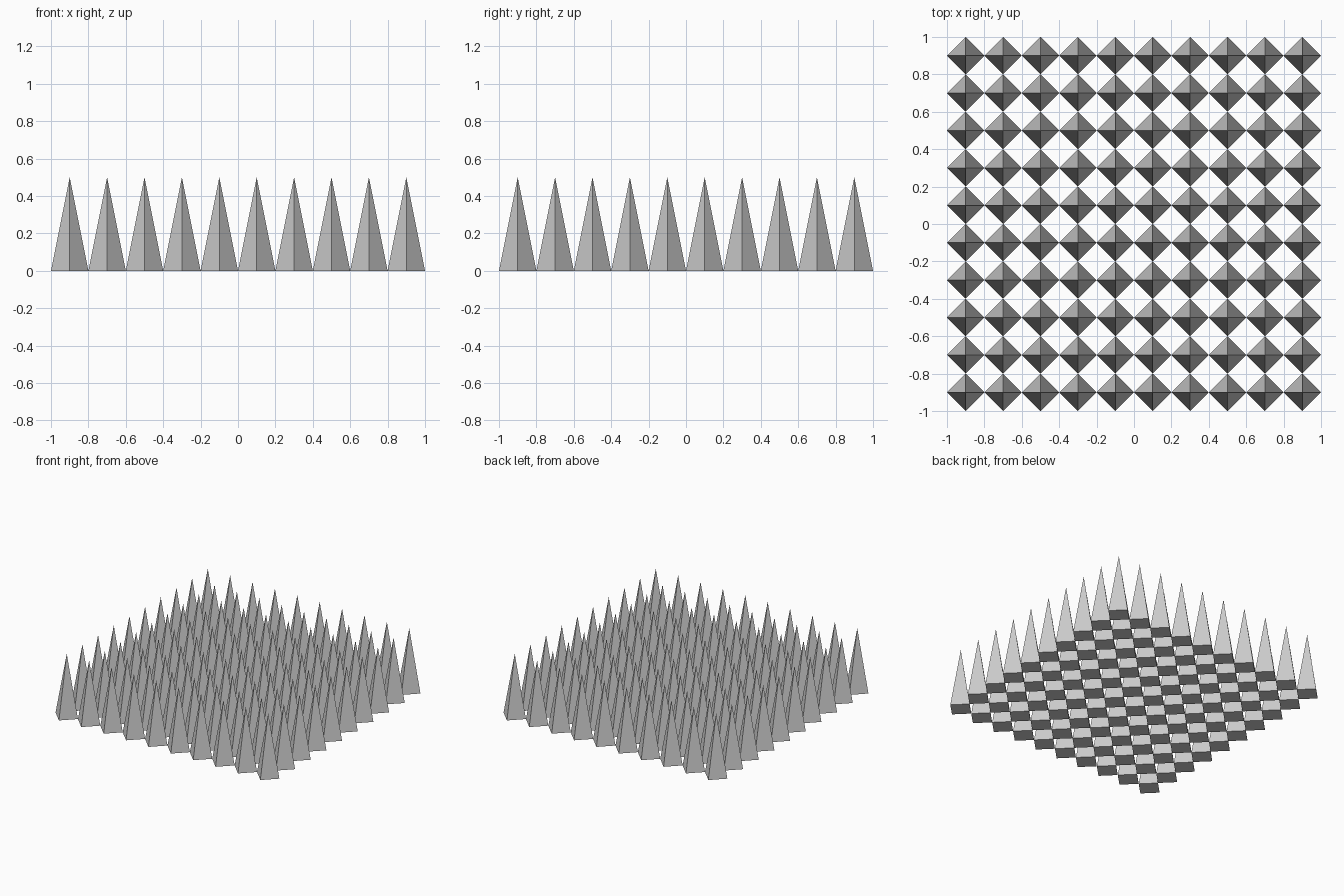
import bpy, bmesh
from mathutils import Matrix

if "Cube" in bpy.data.objects:
    bpy.data.objects.remove(bpy.data.objects["Cube"])

COUNT, PITCH, RADIUS, HEIGHT = 10, 0.2, 0.1, 0.5

# One four-sided spike, corners pointing along x and y, closed base on z = 0
bm = bmesh.new()
bmesh.ops.create_cone(bm, cap_ends=True, segments=4, radius1=RADIUS, radius2=0,
                      depth=HEIGHT, matrix=Matrix.Translation((0, 0, HEIGHT / 2)))
bmesh.ops.remove_doubles(bm, verts=bm.verts[:], dist=1e-5)
bmesh.ops.recalc_face_normals(bm, faces=bm.faces[:])
mesh = bpy.data.meshes.new("spike")
bm.to_mesh(mesh)
bm.free()

# Spike field: repeat the spike in x, then in y
field = bpy.data.objects.new("spike_field", mesh)
bpy.context.collection.objects.link(field)
start = -PITCH * (COUNT - 1) / 2
field.location = (start, start, 0)
for name, step in (("columns", (PITCH, 0, 0)), ("rows", (0, PITCH, 0))):
    array = field.modifiers.new(name, 'ARRAY')
    array.count = COUNT
    array.use_relative_offset = False
    array.use_constant_offset = True
    array.constant_offset_displace = step
